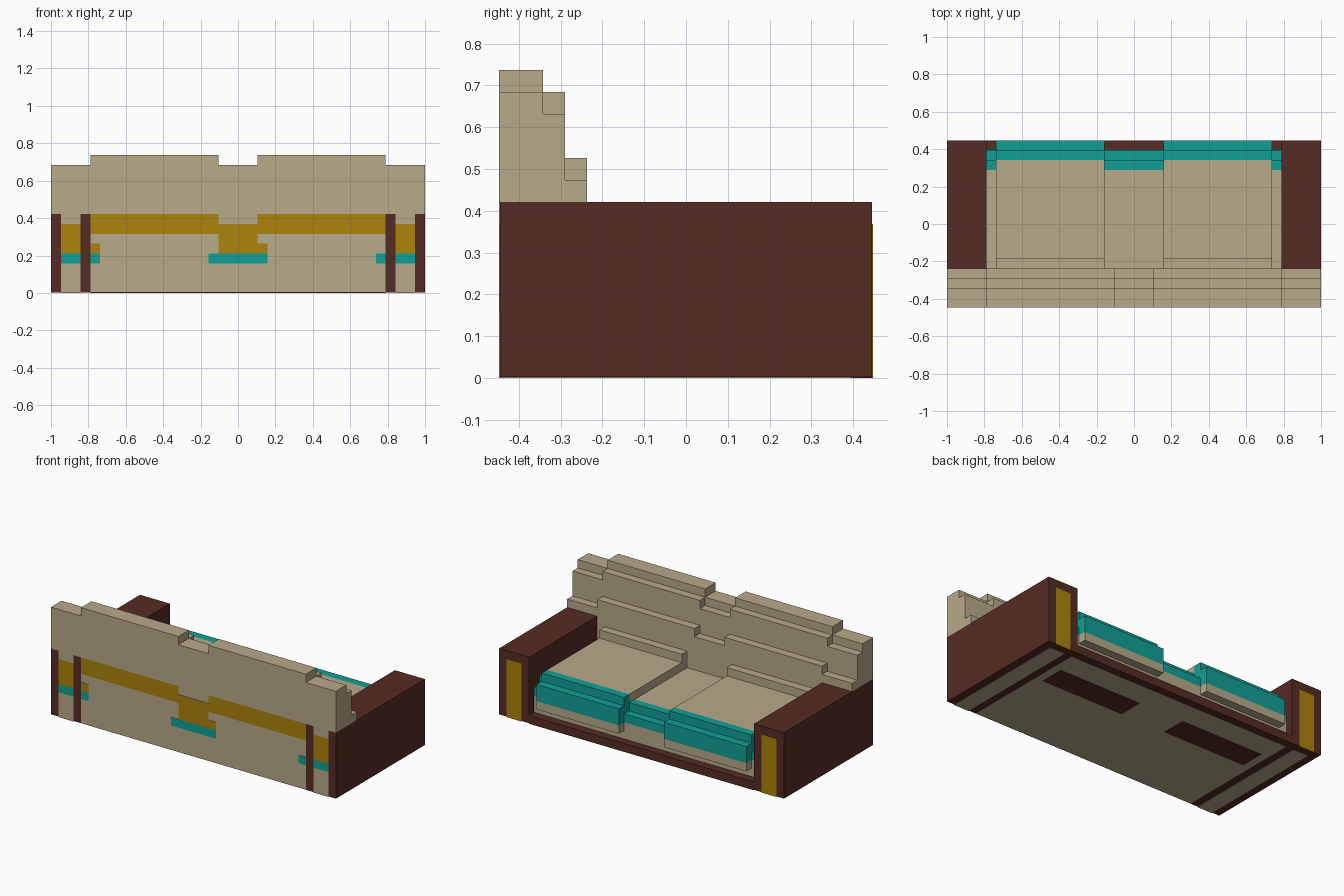
import bpy, bmesh

cube = bpy.data.objects.get("Cube")
if cube:
    bpy.data.objects.remove(cube, do_unlink=True)

U = 1 / 19      # one block
T = 0.04        # thickness of painted plates, in blocks


def material(name, rgb):
    m = bpy.data.materials.new(name)
    m.use_nodes = True
    m.diffuse_color = (*rgb, 1)
    m.node_tree.nodes["Principled BSDF"].inputs["Base Color"].default_value = (*rgb, 1)
    return m


BEIGE = material("beige_fabric", (0.479, 0.402, 0.254))
BROWN = material("brown_wood", (0.093, 0.025, 0.017))
TEAL = material("teal_trim", (0.005, 0.352, 0.305))
GOLD = material("gold_panel", (0.413, 0.227, 0.004))


def extrude(name, x, profile, mat):
    """Extrude a (depth, height) profile between two x positions, in blocks."""
    bm = bmesh.new()
    face = bm.faces.new([bm.verts.new((x[0] * U, (d - 8.5) * U, h * U)) for d, h in profile])
    out = bmesh.ops.extrude_face_region(bm, geom=[face])
    moved = [v for v in out["geom"] if isinstance(v, bmesh.types.BMVert)]
    bmesh.ops.translate(bm, verts=moved, vec=((x[1] - x[0]) * U, 0, 0))
    bmesh.ops.recalc_face_normals(bm, faces=bm.faces[:])
    mesh = bpy.data.meshes.new(name)
    bm.to_mesh(mesh)
    bm.free()
    mesh.materials.append(mat)
    obj = bpy.data.objects.new(name, mesh)
    bpy.context.collection.objects.link(obj)


def box(name, x, y, z, mat):
    extrude(name, x, [(y[0], z[0]), (y[1], z[0]), (y[1], z[1]), (y[0], z[1])], mat)


def pair(name, x, y, z, mat):
    box("left_" + name, x, y, z, mat)
    box("right_" + name, (-x[1], -x[0]), y, z, mat)


def back_section(name, x, top):
    """Stepped backrest section above the arm height."""
    extrude(name, x, [(0, 8), (4, 8), (4, top - 4), (3, top - 4), (3, top - 1),
                      (2, top - 1), (2, top), (0, top)], BEIGE)


# Backrest
box("backrest_base", (-15, 15), (T, 4), (T, 8), BEIGE)
for name, x, top in (("right_end", (-19, -15), 13), ("right_raised", (-15, -2), 14),
                     ("middle", (-2, 2), 13), ("left_raised", (2, 15), 14),
                     ("left_end", (15, 19), 13)):
    back_section("backrest_" + name, x, top)

# Arms with gold front panels
pair("arm", (15, 19), (T, 17 - T), (T, 8), BROWN)
pair("arm_front_panel", (16, 18), (17 - T, 17), (0, 7), GOLD)

# Seat base, front rail and recessed trim
box("seat_base", (-15, 15), (4, 16), (T, 3), BEIGE)
box("front_rail", (-15, 15), (16, 17), (0, 1), BROWN)


def seat_gap(name, x):
    """Low seat part beside a cushion, with stepped teal front."""
    box(name + "_seat", x, (4, 14), (3, 5), BEIGE)
    extrude(name + "_trim", x, [(14, 3), (16, 3), (16, 4), (15, 4), (15, 5), (14, 5)], TEAL)


seat_gap("middle", (-3, 3))
seat_gap("left_edge", (14, 15))
seat_gap("right_edge", (-15, -14))

# Seat cushions
for side, x in (("left", (3, 14)), ("right", (-14, -3))):
    extrude(side + "_cushion", x, [(4, 3), (15, 3), (15, 6), (5, 6), (5, 7), (4, 7)], BEIGE)
    extrude(side + "_cushion_trim", x,
            [(15, 3), (17, 3), (17, 5), (16, 5), (16, 6), (15, 6)], TEAL)
    box(side + "_cushion_lip", x, (16, 17), (2, 3), BEIGE)

# Painted plates on the rear face
REAR = (0, T)
pair("rear_gold_band", (2, 15), REAR, (6, 8), GOLD)
box("rear_gold_middle", (-2, 2), REAR, (4, 7), GOLD)
box("rear_gold_tab", (2, 3), REAR, (4, 5), GOLD)
box("rear_gold_edge", (-15, -14), REAR, (4, 5), GOLD)
box("rear_teal_middle", (-3, 3), REAR, (3, 4), TEAL)
pair("rear_teal_edge", (14, 15), REAR, (3, 4), TEAL)
for name, z, mat in (("beige_low", (0, 3), BEIGE), ("teal", (3, 4), TEAL),
                     ("gold", (4, 7), GOLD), ("beige_high", (7, 8), BEIGE)):
    pair("arm_rear_" + name, (16, 18), REAR, z, mat)

# Painted plates on the underside
pair("arm_underside", (16, 18), (T, 16), (0, T), BEIGE)
pair("underside_panel", (3, 14), (10, 13), (0, T), BROWN)
